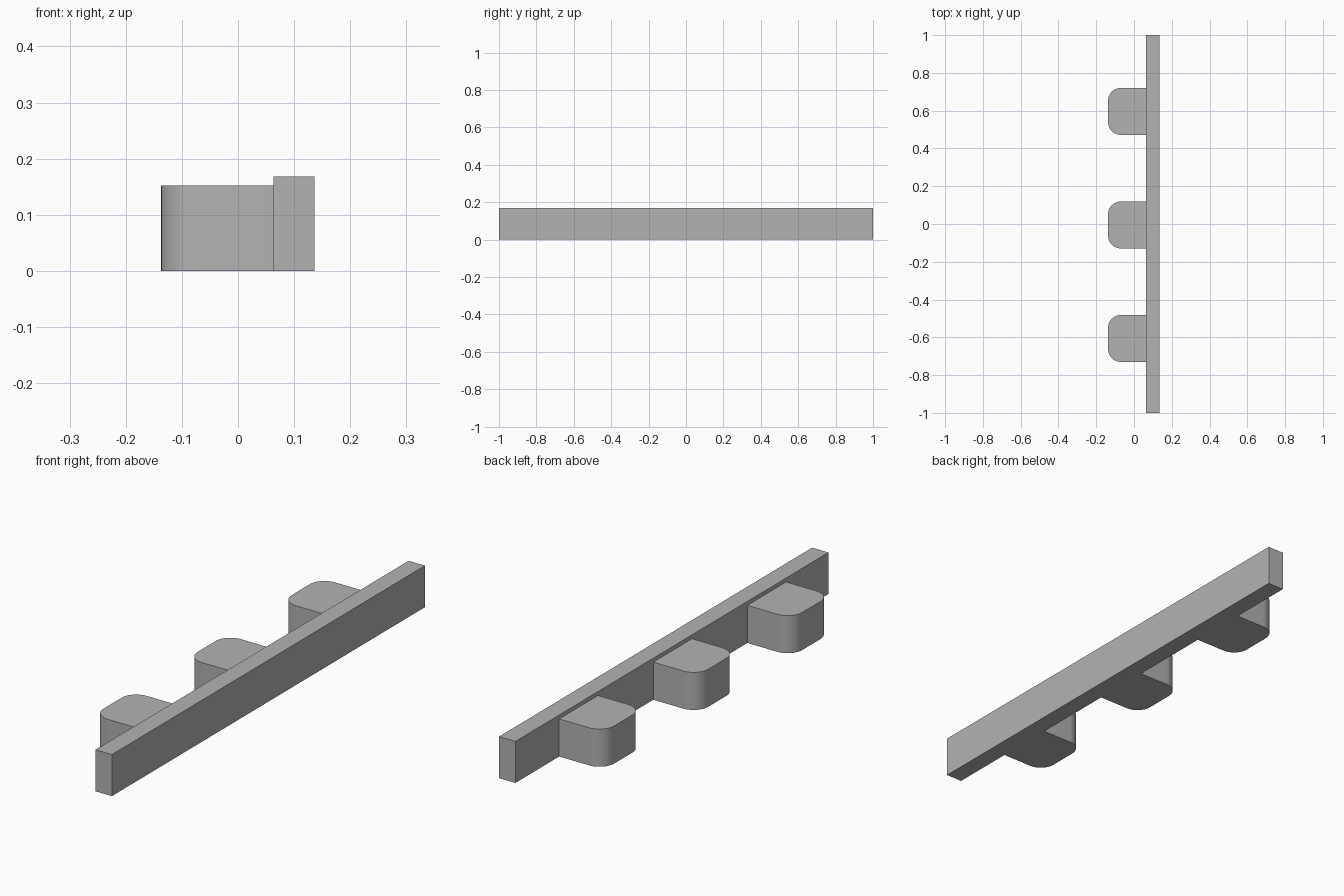
import bpy
import bmesh
from mathutils import Matrix, Vector

cube = bpy.data.objects.get("Cube")
if cube:
    bpy.data.objects.remove(cube, do_unlink=True)

grey = bpy.data.materials.new("plain_grey")
grey.use_nodes = True
colour = (0.45, 0.45, 0.45, 1)
grey.diffuse_color = colour
grey.node_tree.nodes["Principled BSDF"].inputs["Base Color"].default_value = colour


def add_box(name, low, high, radius=0):
    """Box between two corners; a radius rounds its upright edges on the -x side."""
    low, high = Vector(low), Vector(high)
    bm = bmesh.new()
    bmesh.ops.create_cube(bm, size=1, matrix=Matrix.Translation((low + high) / 2)
                          @ Matrix.Diagonal((high - low).to_4d()))
    if radius:
        mid_x = (low.x + high.x) / 2
        corners = [e for e in bm.edges
                   if all(v.co.x < mid_x for v in e.verts)
                   and abs(e.verts[0].co.y - e.verts[1].co.y) < 1e-4]
        bmesh.ops.bevel(bm, geom=corners, offset=radius, segments=12,
                        profile=0.5, affect='EDGES')
    mesh = bpy.data.meshes.new(name)
    bm.to_mesh(mesh)
    bm.free()
    mesh.materials.append(grey)
    obj = bpy.data.objects.new(name, mesh)
    bpy.context.collection.objects.link(obj)
    if radius:
        bpy.ops.object.select_all(action='DESELECT')
        obj.select_set(True)
        bpy.context.view_layer.objects.active = obj
        bpy.ops.object.shade_smooth_by_angle()
    return obj


# Long straight rail
add_box("rail", (0.063, -1, 0), (0.136, 1, 0.168))

# Three rounded blocks, evenly spaced along the rail
for label, step in (("front", -1), ("middle", 0), ("rear", 1)):
    y = -0.005 + 0.601 * step
    add_box(label + "_block", (-0.137, y - 0.124, 0), (0.063, y + 0.124, 0.152), 0.066)
